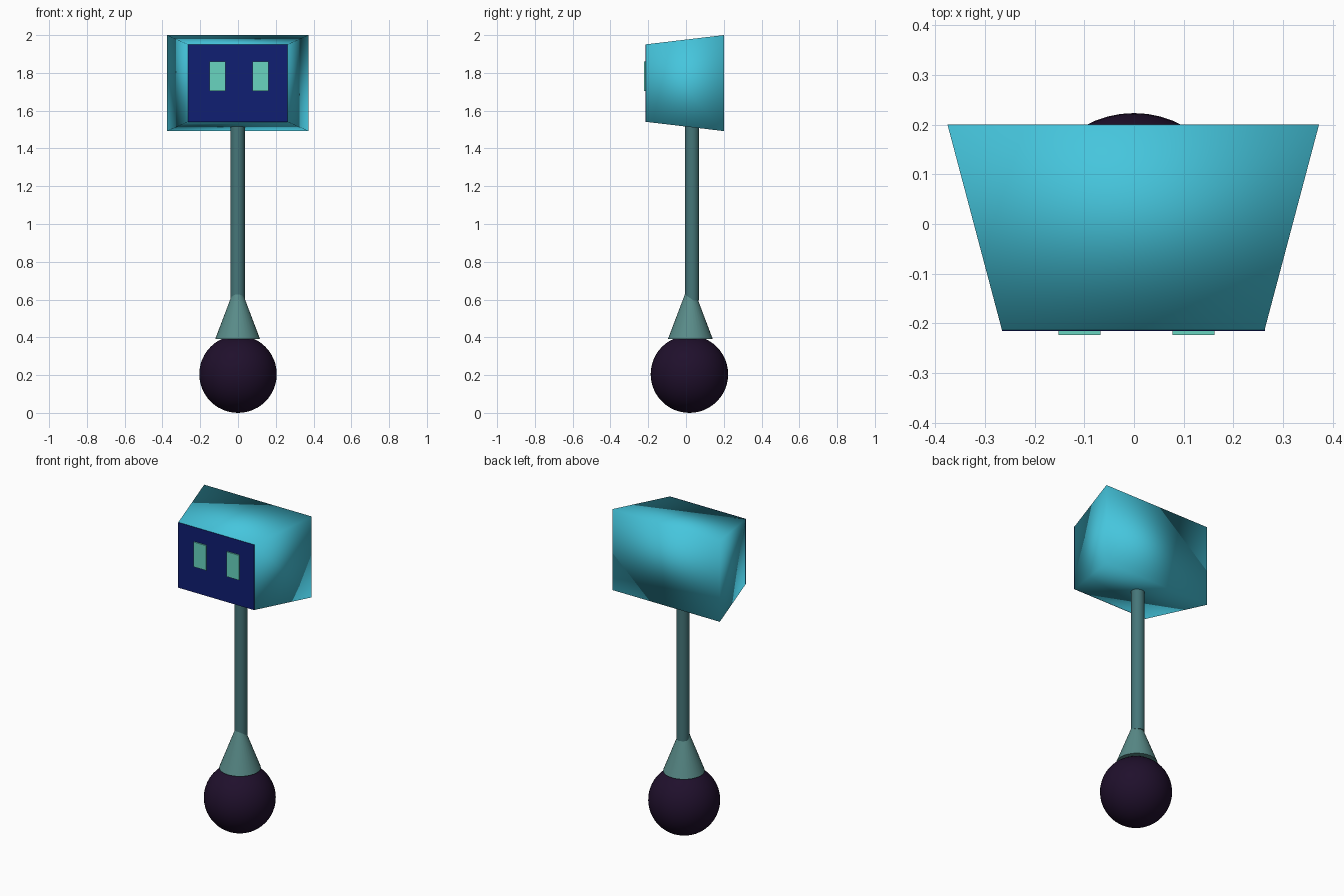
import bpy, bmesh, math

if "Cube" in bpy.data.objects:
    bpy.data.objects.remove(bpy.data.objects["Cube"])


def material(name, rgb):
    m = bpy.data.materials.new(name)
    m.diffuse_color = (*rgb, 1)
    m.use_nodes = True
    m.node_tree.nodes["Principled BSDF"].inputs["Base Color"].default_value = m.diffuse_color
    return m


def finish(name, mat, angle=None):
    ob = bpy.context.object
    ob.name = name
    ob.data.materials.append(mat)
    if angle is not None:
        bpy.ops.object.shade_smooth_by_angle(angle=math.radians(angle))
    return ob


def box(name, x0, x1, y0, y1, z0, z1, mat):
    bpy.ops.mesh.primitive_cube_add(size=1, location=((x0 + x1) / 2, (y0 + y1) / 2, (z0 + z1) / 2))
    ob = finish(name, mat)
    for v in ob.data.vertices:
        v.co.x *= x1 - x0
        v.co.y *= y1 - y0
        v.co.z *= z1 - z0
    return ob


teal = material("shell_teal", (0.06, 0.56, 0.72))
navy = material("screen_navy", (0.005, 0.013, 0.17))
mint = material("eye_mint", (0.14, 0.66, 0.53))
slate = material("pole_slate", (0.06, 0.18, 0.19))
grey_green = material("collar_grey_green", (0.10, 0.26, 0.25))
plum = material("ball_plum", (0.014, 0.005, 0.025))

# Ball foot
bpy.ops.mesh.primitive_uv_sphere_add(segments=48, ring_count=24, radius=0.205,
                                     location=(0, 0.018, 0.205))
finish("ball_foot", plum, 60)

# Cone collar over the ball
bpy.ops.mesh.primitive_cone_add(vertices=32, radius1=0.119, radius2=0.028, depth=0.24,
                                location=(-0.002, 0.023, 0.51))
finish("collar", grey_green, 40)

# Neck pole
bpy.ops.mesh.primitive_cylinder_add(vertices=32, radius=0.038, depth=0.93,
                                    location=(-0.002, 0.032, 1.06))
finish("pole", slate, 40)

# Head shell: a box tapering to the front, softly shaded across its corners
head = box("head", -0.375, 0.372, -0.213, 0.2, 1.492, 2.0, teal)
for v in head.data.vertices:
    if v.co.y < 0:
        v.co.x *= 0.264 / 0.3735
        v.co.z *= 0.205 / 0.254
head.data.shade_smooth()

# Screen and the two eyes
box("screen", -0.265, 0.263, -0.215, -0.209, 1.541, 1.951, navy)
for side, cx in (("left", -0.1095), ("right", 0.1195)):
    box("eye_" + side, cx - 0.0425, cx + 0.0425, -0.223, -0.212, 1.705, 1.861, mint)
